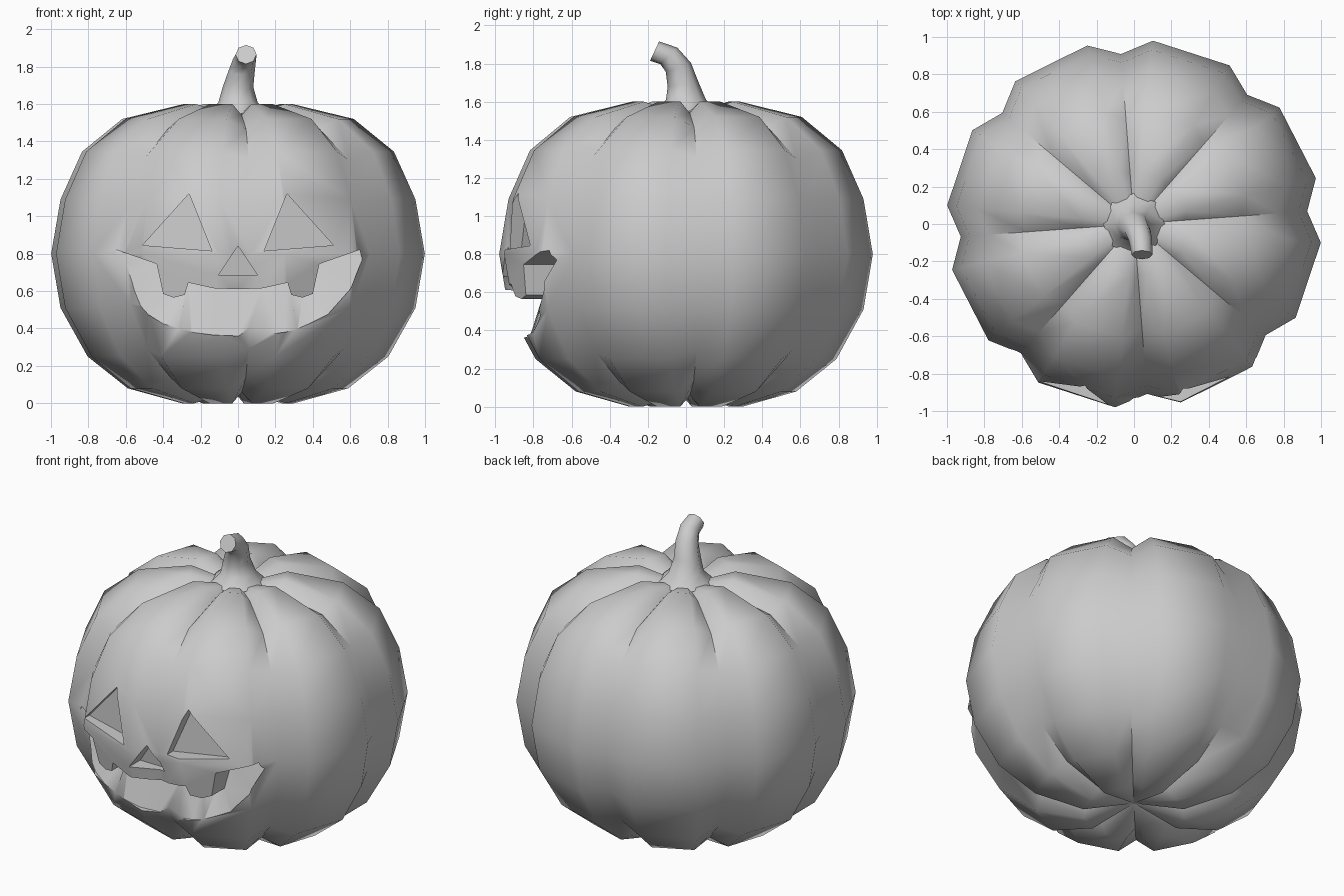
import bpy, bmesh, math
from mathutils import Vector, Matrix

if "Cube" in bpy.data.objects:
    bpy.data.objects.remove(bpy.data.objects["Cube"])


def make_object(name, bm):
    bmesh.ops.recalc_face_normals(bm, faces=bm.faces[:])
    mesh = bpy.data.meshes.new(name)
    bm.to_mesh(mesh)
    bm.free()
    obj = bpy.data.objects.new(name, mesh)
    bpy.context.collection.objects.link(obj)
    return obj


def select(obj):
    bpy.ops.object.select_all(action='DESELECT')
    obj.select_set(True)
    bpy.context.view_layer.objects.active = obj


def loft(name, rings):
    """Closed solid through a list of rings with equal point counts."""
    bm = bmesh.new()
    loops = [[bm.verts.new(p) for p in ring] for ring in rings]
    for a, b in zip(loops, loops[1:]):
        n = len(a)
        for i in range(n):
            j = (i + 1) % n
            bm.faces.new((a[i], a[j], b[j], b[i]))
    bm.faces.new(loops[0])
    bm.faces.new(loops[-1])
    return make_object(name, bm)


# Ribbed body: eight lobes, each made of a groove and two ridge lines
CENTRE_Z = 0.8
PROFILE = [(0.3, 0.0), (0.59, 0.08), (0.805, 0.25), (0.95, 0.51), (1.0, 0.8),
           (0.95, 1.09), (0.835, 1.345), (0.62, 1.52), (0.29, 1.6)]
bm = bmesh.new()
rings = []
for r, z in PROFILE:
    ring = []
    for lobe in range(8):
        for offset, s in ((-10.1, 1.0), (0, 0.925), (10.1, 1.0)):
            a = math.radians(4.3 + lobe * 45 + offset)
            ring.append(bm.verts.new((1.004 * r * s * math.cos(a),
                                      0.985 * r * s * math.sin(a),
                                      CENTRE_Z + (z - CENTRE_Z) * s)))
    rings.append(ring)
for a, b in zip(rings, rings[1:]):
    for i in range(24):
        j = (i + 1) % 24
        bm.faces.new((a[i], a[j], b[j], b[i]))
for ring, z in ((rings[0], 0.07), (rings[-1], 1.53)):
    pole = bm.verts.new((0, 0, z))
    for i in range(24):
        bm.faces.new((ring[i], ring[(i + 1) % 24], pole))
body = make_object("pumpkin_body", bm)

# Face cutters: each front point has its own carving depth
FRONT = -1.3


def prism(name, pts):
    front = [(x, FRONT, z) for x, z, y in pts]
    back = [(x, y, z) for x, z, y in pts]
    return loft(name, [front, back])


cutters = []
for side, label in ((1, "right"), (-1, "left")):
    cutters.append(prism(label + "_eye_cutter", [
        (side * 0.262, 1.12, -0.83), (side * 0.51, 0.845, -0.79),
        (side * 0.14, 0.815, -0.865)]))
cutters.append(prism("nose_cutter", [(0, 0.84, -0.87), (-0.105, 0.685, -0.85),
                                     (0.105, 0.685, -0.85)]))

# Mouth columns for one half: x, z, depth of the upper edge, then of the lower edge
HALF = [((0, 0.61, -0.74), (0, 0.36, -0.80)),
        ((0.13, 0.615, -0.74), (0.13, 0.365, -0.82)),
        ((0.265, 0.645, -0.73), (0.25, 0.38, -0.81)),
        ((0.285, 0.58, -0.73), (0.32, 0.395, -0.80)),
        ((0.345, 0.565, -0.72), (0.40, 0.425, -0.785)),
        ((0.40, 0.585, -0.71), (0.48, 0.475, -0.765)),
        ((0.435, 0.745, -0.69), (0.60, 0.61, -0.715)),
        ((0.65, 0.82, -0.66), (0.665, 0.77, -0.68))]
mirrored = [tuple((-x, z, y) for x, z, y in col) for col in HALF[:0:-1]]
cutters.append(loft("mouth_cutter", [
    [(t[0], FRONT, t[1]), (b[0], FRONT, b[1]), (b[0], b[2], b[1]), (t[0], t[2], t[1])]
    for t, b in mirrored + HALF]))

select(body)
for cutter in cutters:
    cutter.hide_render = True
    mod = body.modifiers.new("carve", 'BOOLEAN')
    mod.operation = 'DIFFERENCE'
    mod.solver = 'EXACT'
    mod.object = cutter
    bpy.ops.object.modifier_apply(modifier=mod.name)
for cutter in cutters:
    bpy.data.objects.remove(cutter, do_unlink=True)

# Bent stem: centre, radius, forward tilt
STEM = [((0, 0, 1.55), 0.165, 0), ((0, 0, 1.61), 0.105, 0),
        ((0, -0.015, 1.69), 0.082, 8), ((0.02, -0.04, 1.78), 0.07, 20),
        ((0.035, -0.09, 1.84), 0.062, 45), ((0.043, -0.165, 1.865), 0.056, 65)]
stem_rings = []
for centre, radius, tilt in STEM:
    rot = Matrix.Rotation(math.radians(tilt), 3, 'X')
    stem_rings.append([Vector(centre) + rot @ Vector((radius * math.cos(k * math.pi / 4),
                                                      radius * math.sin(k * math.pi / 4), 0))
                       for k in range(8)])
stem = loft("stem", stem_rings)

for obj, angle in ((body, 48), (stem, 55)):
    select(obj)
    bpy.ops.object.shade_smooth_by_angle(angle=math.radians(angle))
